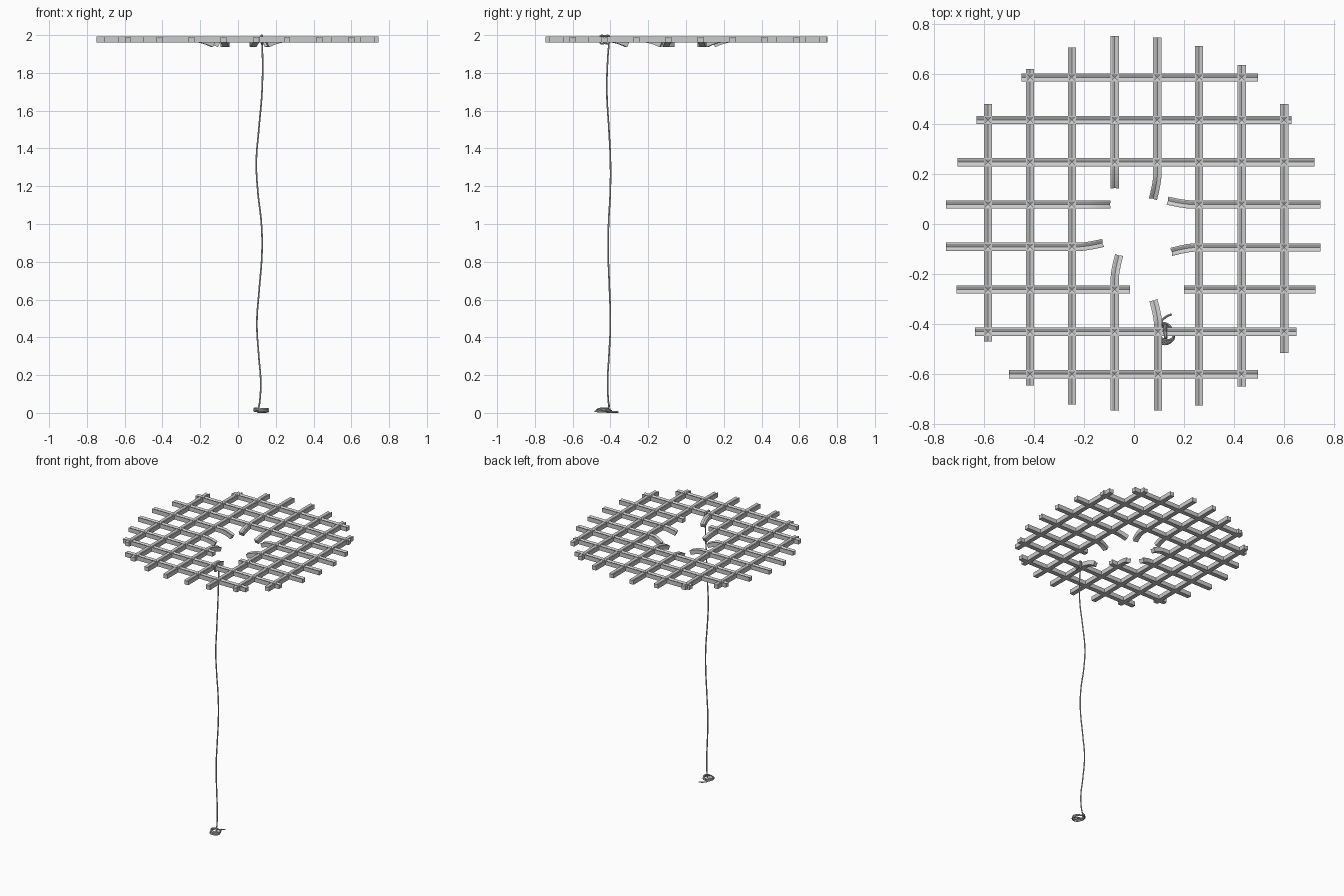
import bpy, bmesh, math
from mathutils import Vector

if "Cube" in bpy.data.objects:
    bpy.data.objects.remove(bpy.data.objects["Cube"])

Z = 1.976          # bar centre height
W, H = 0.0165, 0.0155
# bar section (side, up): square with a shallow groove along the top
SECTION = [(-W, -H), (W, -H), (W, H), (W * 0.7, H), (0, H - 0.006), (-W * 0.7, H), (-W, H)]


def sweep(name, pts):
    """Sweep the bar section along a path of points."""
    pts = [Vector(p) for p in pts]
    bm = bmesh.new()
    rings = []
    for i, p in enumerate(pts):
        t = (pts[min(i + 1, len(pts) - 1)] - pts[max(i - 1, 0)]).normalized()
        side = t.cross(Vector((0, 0, 1))).normalized()
        up = side.cross(t)
        rings.append([bm.verts.new(p + side * a + up * b) for a, b in SECTION])
    n = len(SECTION)
    for a, b in zip(rings, rings[1:]):
        for k in range(n):
            bm.faces.new((a[k], a[(k + 1) % n], b[(k + 1) % n], b[k]))
    bm.faces.new(rings[0])
    bm.faces.new(rings[-1])
    bmesh.ops.recalc_face_normals(bm, faces=bm.faces)
    me = bpy.data.meshes.new(name)
    bm.to_mesh(me)
    bm.free()
    ob = bpy.data.objects.new(name, me)
    bpy.context.collection.objects.link(ob)
    return ob


def bar(name, axis, off, start, end, shift=0.0, drop=0.0):
    """Bar from its outer end to its inner end; the tip bends sideways and down."""
    d = math.copysign(1, end - start)
    path = [(start, off, Z)]
    if drop:
        for k in range(7):
            f = k / 6
            path.append((end - d * 0.085 * (1 - f), off + shift * f ** 1.4, Z - drop * f ** 1.6))
    else:
        path.append((end, off, Z))
    if axis == 'y':
        path = [(b, a, c) for a, b, c in path]
    return sweep(name, path)


# whole and broken bars along x: offset, outer end, inner end, sideways shift, drop
X_BARS = [(.585, -.45, .495), (.415, -.63, .63), (.247, -.705, .72),
          (.078, -.75, -.10, 0, .026), (.078, .745, .14, .014, .026),
          (-.091, -.75, -.13, .014, .026), (-.094, .745, .155, -.016, .026),
          (-.262, -.708, -.015), (-.262, .725, .20),
          (-.43, -.635, .65), (-.60, -.50, .495)]
Y_BARS = [(-.583, -.47, .48), (-.415, -.645, .62), (-.248, -.72, .705),
          (-.077, -.745, -.13, .016, .026), (-.077, .75, .148, 0, .026),
          (.096, -.745, -.31, -.017, .026), (.093, .745, .105, -.016, .026),
          (.26, -.725, .71), (.43, -.65, .635), (.60, -.515, .48)]
for i, b in enumerate(X_BARS):
    bar(f"grate_bar_x_{i + 1}", 'x', *b)
for i, b in enumerate(Y_BARS):
    bar(f"grate_bar_y_{i + 1}", 'y', *b)


def rope(name, pts, radius=0.0045):
    """Smooth round tube through the points."""
    cu = bpy.data.curves.new(name, 'CURVE')
    cu.dimensions = '3D'
    cu.bevel_depth = radius
    cu.bevel_resolution = 2
    cu.resolution_u = 6
    cu.use_fill_caps = True
    sp = cu.splines.new('BEZIER')
    sp.bezier_points.add(len(pts) - 1)
    for bp, p in zip(sp.bezier_points, pts):
        bp.co = p
        bp.handle_left_type = bp.handle_right_type = 'AUTO'
    ob = bpy.data.objects.new(name, cu)
    bpy.context.collection.objects.link(ob)
    bpy.ops.object.select_all(action='DESELECT')
    ob.select_set(True)
    bpy.context.view_layer.objects.active = ob
    bpy.ops.object.convert(target='MESH')
    bpy.ops.object.shade_smooth_by_angle()


# hanging rope ending in a loose coil on the ground
hang = [(.127, -.408, 1.955), (.13, -.414, 1.88), (.127, -.419, 1.7), (.11, -.408, 1.5),
        (.097, -.40, 1.33), (.105, -.401, 1.17), (.124, -.41, 1.0), (.127, -.412, .85),
        (.112, -.405, .65), (.10, -.40, .48), (.11, -.408, .3), (.12, -.415, .17),
        (.115, -.411, .06), (.11, -.408, .032)]
coil = []
for k in range(25):
    a = math.radians(120 + k * 45)
    r = 0.03 + 0.016 * (k / 24) + 0.006 * math.sin(k * 1.7)
    coil.append((.122 + r * math.cos(a), -.436 + r * .9 * math.sin(a), .025 - .0205 * k / 24))
tail = [(.105, -.405, .0045), (.122, -.375, .0045), (.15, -.36, .0045)]
rope("hanging_rope", hang + coil[:-3] + tail)

# loops tying the rope around the front bar
knot = []
for k in range(17):
    a = math.radians(k * 45)
    c, s = math.cos(a), math.sin(a)
    m = max(abs(c), abs(s))
    knot.append((.122 + .009 * k / 16, -.43 + .0225 * c / m, Z + .0195 * s / m))
rope("rope_knot", knot)
